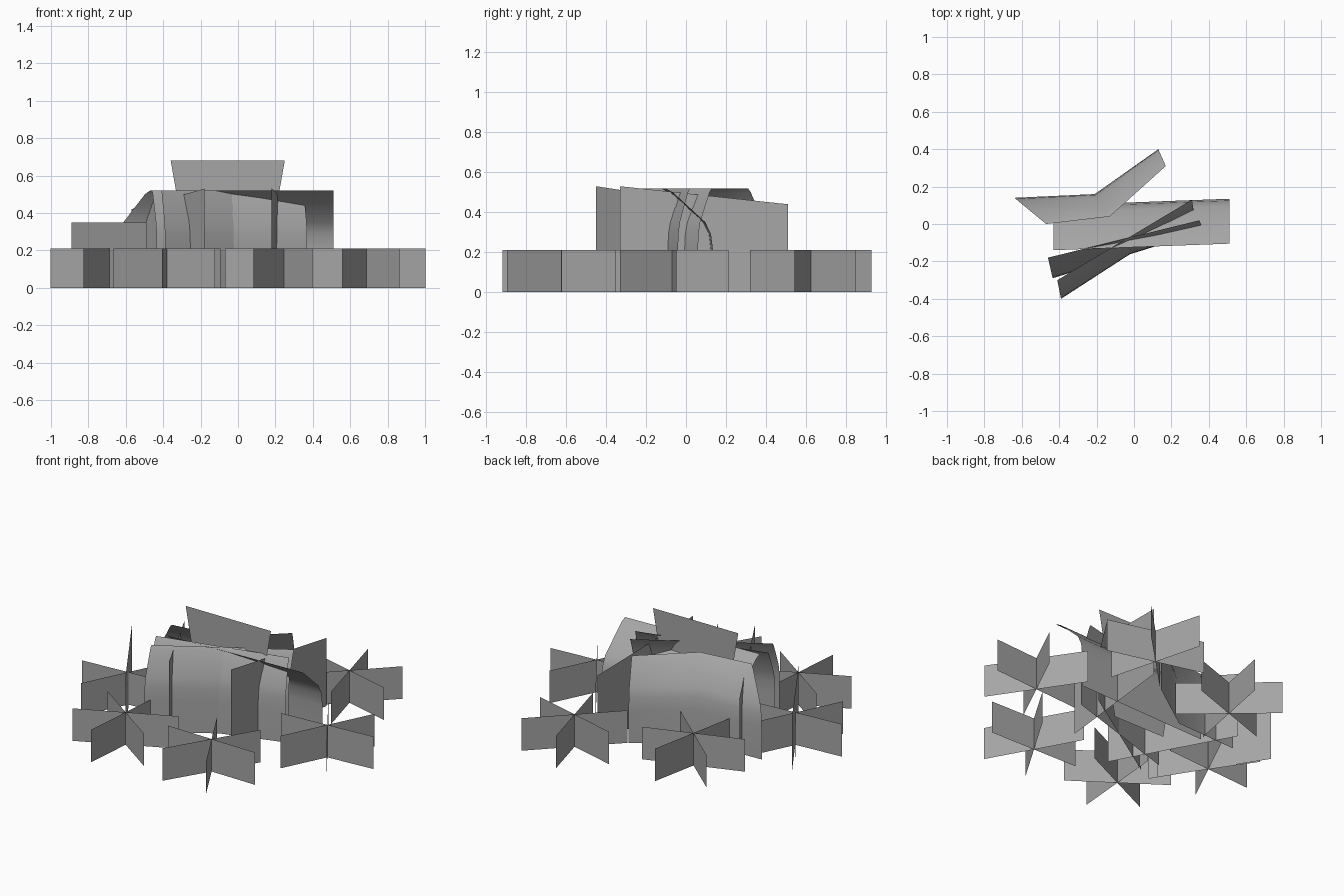
import bpy
from math import cos, sin, radians
from mathutils import Vector

if "Cube" in bpy.data.objects:
    bpy.data.objects.remove(bpy.data.objects["Cube"])

# mid grey used by every card
grey = bpy.data.materials.new("leaf_grey")
grey.diffuse_color = (0.38, 0.38, 0.38, 1)
grey.use_nodes = True
grey.node_tree.nodes["Principled BSDF"].inputs["Base Color"].default_value = grey.diffuse_color


def make_object(name, verts, faces, smooth=False):
    mesh = bpy.data.meshes.new(name)
    mesh.from_pydata(verts, [], faces)
    mesh.update()
    mesh.materials.append(grey)
    if smooth:
        for p in mesh.polygons:
            p.use_smooth = True
    obj = bpy.data.objects.new(name, mesh)
    bpy.context.collection.objects.link(obj)
    return obj


def cluster(name, x, y, heading, arm=0.315, height=0.21):
    """Three upright cards crossing on one axis."""
    verts, faces = [], []
    for i in range(3):
        a = radians(heading + 60 * i)
        dx, dy = arm * cos(a), arm * sin(a)
        n = len(verts)
        verts += [(x - dx, y - dy, 0), (x + dx, y + dy, 0),
                  (x + dx, y + dy, height), (x - dx, y - dy, height)]
        faces.append((n, n + 1, n + 2, n + 3))
    make_object(name, verts, faces)


def plate(name, a, b, za, zb):
    """Flat upright card between two ground points."""
    make_object(name, [(*a, 0), (*b, 0), (*b, zb), (*a, za)], [(0, 1, 2, 3)])


# how far the blade has leaned over (0..1) at each height
BEND = [(0, 0), (0, 0.21), (0.04, 0.29), (0.16, 0.35),
        (0.52, 0.43), (0.84, 0.50), (1, 0.52)]


def bent_sheet(name, base, top):
    """Card rising from a base line and leaning over to a top line."""
    verts, faces = [], []
    n = len(base)
    for t, z in BEND:
        for b, e in zip(base, top):
            p = Vector(b).lerp(Vector(e), t)
            verts.append((p.x, p.y, z))
    for r in range(len(BEND) - 1):
        for c in range(n - 1):
            i = r * n + c
            faces.append((i, i + 1, i + n + 1, i + n))
    make_object(name, verts, faces, True)


# outer ring of low crossed cards
ring = [(-0.38, -0.605, 25), (0.245, -0.62, -1), (0.688, -0.07, 4),
        (0.36, 0.625, 45), (-0.36, 0.437, 19), (-0.687, -0.14, 4)]
for i, (x, y, h) in enumerate(ring):
    cluster(f"outer_cluster_{i + 1}", x, y, h)

# curved leaf sheets in the middle
bent_sheet("wide_leaf", [(-0.43, 0.10), (0.51, 0.135)], [(-0.43, -0.14), (0.51, -0.105)])
bent_sheet("front_leaf", [(-0.39, -0.40), (0.32, 0.06)], [(-0.41, -0.30), (0.31, 0.13)])
bent_sheet("middle_leaf", [(-0.435, -0.29), (0.37, -0.04)], [(-0.46, -0.18), (0.35, 0.02)])
bent_sheet("back_leaf", [(-0.64, 0.14), (-0.21, 0.16), (0.13, 0.40)],
           [(-0.47, 0.0), (-0.13, 0.04), (0.17, 0.31)])

# flat upright leaf cards
plate("left_card", (-0.89, 0.19), (-0.49, -0.45), 0.35, 0.35)
plate("cross_card", (0.18, -0.33), (0.275, 0.51), 0.53, 0.44)
plate("slanted_card", (-0.18, -0.45), (-0.57, 0.27), 0.53, 0.42)

# tall centre card, wider at the top
make_object("tall_card", [(-0.24, -0.02, 0), (0.13, -0.02, 0),
                          (0.25, -0.02, 0.68), (-0.36, -0.02, 0.68)], [(0, 1, 2, 3)])
